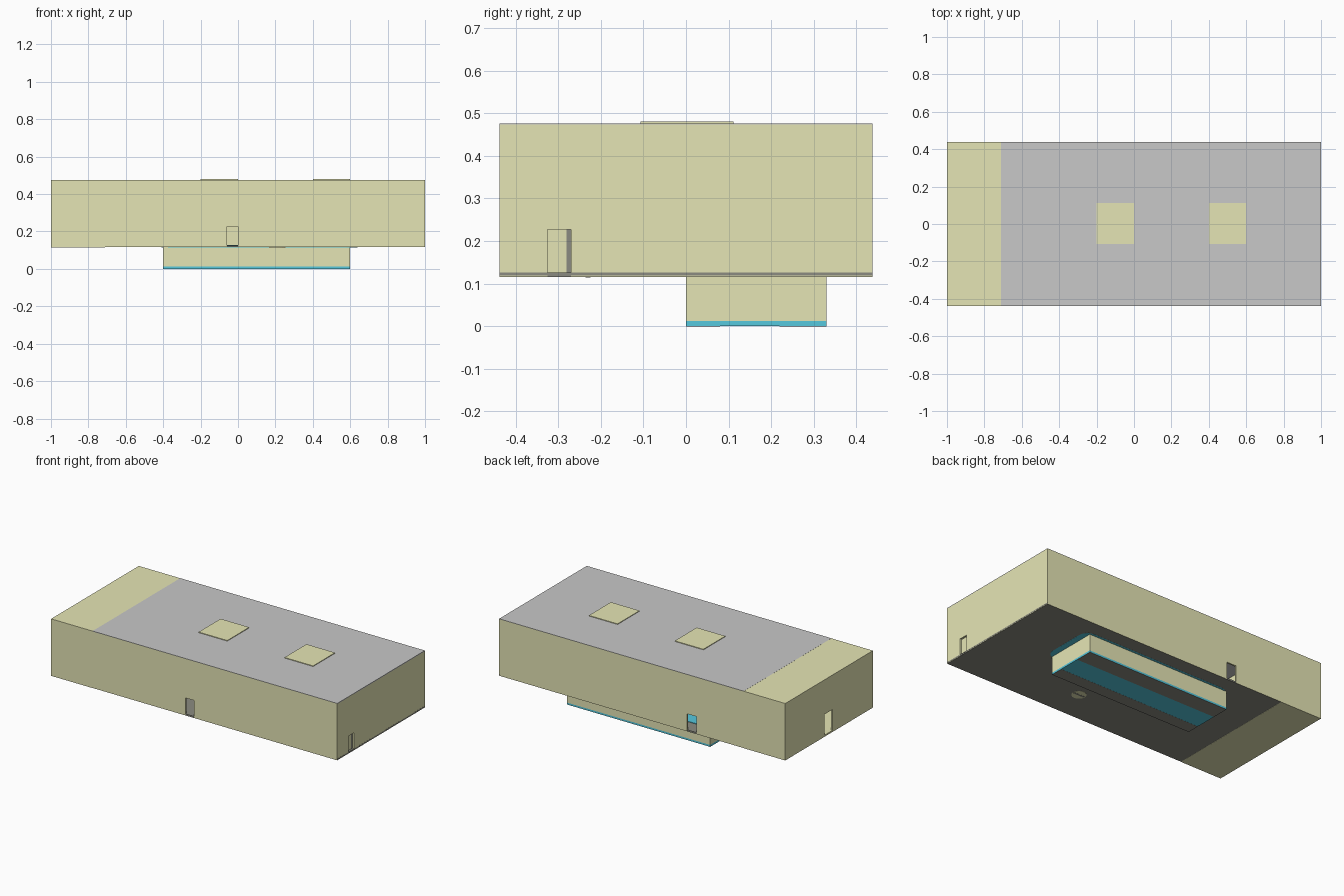
import bpy, bmesh, math

if "Cube" in bpy.data.objects:
    bpy.data.objects.remove(bpy.data.objects["Cube"])


def mat(name, rgb):
    m = bpy.data.materials.new(name)
    m.diffuse_color = (*rgb, 1)
    m.use_nodes = True
    m.node_tree.nodes["Principled BSDF"].inputs["Base Color"].default_value = m.diffuse_color
    return m


TAN = mat("tan_plaster", (0.785, 0.785, 0.46))
GRAY = mat("gray_roofing", (0.58, 0.58, 0.58))
DARK = mat("dark_floor", (0.26, 0.26, 0.22))
TEAL = mat("teal_water", (0.092, 0.58, 0.73))


def finish(name, bm, m):
    bmesh.ops.recalc_face_normals(bm, faces=bm.faces)
    me = bpy.data.meshes.new(name)
    bm.to_mesh(me)
    bm.free()
    me.materials.append(m)
    ob = bpy.data.objects.new(name, me)
    bpy.context.collection.objects.link(ob)
    return ob


def boxes(name, m, *spans):
    """One object from boxes given as (x0, x1, y0, y1, z0, z1)."""
    bm = bmesh.new()
    for x0, x1, y0, y1, z0, z1 in spans:
        vs = bmesh.ops.create_cube(bm, size=1)["verts"]
        bmesh.ops.scale(bm, verts=vs, vec=(x1 - x0, y1 - y0, z1 - z0))
        bmesh.ops.translate(bm, verts=vs, vec=((x0 + x1) / 2, (y0 + y1) / 2, (z0 + z1) / 2))
    return finish(name, bm, m)


def slab(name, m, pts, z0, z1):
    """Flat outline extruded from z0 to z1."""
    bm = bmesh.new()
    f = bm.faces.new([bm.verts.new((x, y, z0)) for x, y in pts])
    top = bmesh.ops.extrude_face_region(bm, geom=[f])["geom"]
    bmesh.ops.translate(bm, verts=[g for g in top if isinstance(g, bmesh.types.BMVert)],
                        vec=(0, 0, z1 - z0))
    return finish(name, bm, m)


X, Y, T = 1.0, 0.4375, 0.01
ZB, ZT = 0.1165, 0.474
SPLIT = -0.71


def door_wall(name, axis, side, d0, d1, head=0.227):
    """Wall with a door opening; axis is the direction it runs along."""
    a = X if axis == 'x' else Y - T
    b = Y if axis == 'x' else X
    b0, b1 = sorted((side * b, side * (b - T)))
    runs = [(-a, d0, ZB, ZT), (d1, a, ZB, ZT), (d0, d1, head, ZT)]
    if axis == 'x':
        boxes(name, TAN, *[(p, q, b0, b1, r, s) for p, q, r, s in runs])
    else:
        boxes(name, TAN, *[(b0, b1, p, q, r, s) for p, q, r, s in runs])


# outer walls and inner partition
door_wall("front_wall", 'x', -1, -0.06, 0.0)
door_wall("back_wall", 'x', 1, -0.38, -0.315)
door_wall("right_wall", 'y', 1, -0.325, -0.27)
door_wall("left_wall", 'y', -1, -0.035, 0.045, 0.257)
boxes("partition", TAN, (SPLIT - T, SPLIT, -Y + T, Y - T, 0.127, 0.47))

# recessed right door leaf with a dark gap beside it
boxes("right_door", TAN, (0.985, 0.988, -0.325, -0.281, 0.126, 0.227))
boxes("right_door_gap", DARK, (0.985, 0.988, -0.281, -0.27, 0.126, 0.227))

# floors and roofs: dark hall floor, tan side room
boxes("hall_floor", DARK, (SPLIT, X - 0.0005, -Y + 0.0005, Y - 0.0005, 0.116, 0.126))
boxes("floor_edge", DARK, (X - 0.005, X + 0.0004, -Y, Y, 0.119, 0.126))
boxes("side_room_floor", TAN, (-X, SPLIT, -Y, Y, 0.1155, 0.126))
boxes("hall_roof", GRAY, (SPLIT, X, -Y, Y, 0.471, 0.476))
boxes("side_room_roof", TAN, (-X, SPLIT, -Y, Y, 0.471, 0.4755))
boxes("skylights", TAN, *[(x, x + 0.2, -0.107, 0.112, 0.474, 0.48) for x in (-0.2, 0.4)])

# pool basin below the floor
P0, P1, Q0, Q1 = -0.4, 0.6, 0.0, 0.33
boxes("pool_walls", TAN,
      (P0, P1, Q0, Q0 + T, 0.012, 0.118), (P0, P1, Q1 - T, Q1, 0.012, 0.118),
      (P0, P0 + T, Q0, Q1, 0.012, 0.118), (P1 - T, P1, Q0, Q1, 0.012, 0.118))
boxes("pool_base", TEAL, (P0, P1, Q0, Q1, 0.0005, 0.012))
boxes("pool_base_bands", DARK, (P0, P1, 0.22, Q1, 0, 0.0005), (P0, P1, Q0, 0.08, 0, 0.0005))

# rounded water sheet at floor level
r, pts = 0.06, []
for i, (cx, cy) in enumerate(((0.64 - r, 0.345 - r), (-0.41 + r, 0.345 - r),
                              (-0.41 + r, -0.005 + r), (0.64 - r, -0.005 + r))):
    for k in range(5):
        t = math.pi / 2 * (i + k / 4)
        pts.append((cx + r * math.cos(t), cy + r * math.sin(t)))
slab("water_sheet", TEAL, pts, 0.1155, 0.129)

# small round tub set in the floor, crossed by a dark bar
circle = [(0.21 + 0.043 * math.cos(k * math.tau / 20), -0.23 + 0.043 * math.sin(k * math.tau / 20))
          for k in range(20)]
slab("round_tub", TAN, circle, 0.1155, 0.13)
boxes("tub_bar", DARK, (0.172, 0.248, -0.236, -0.224, 0.115, 0.116))
